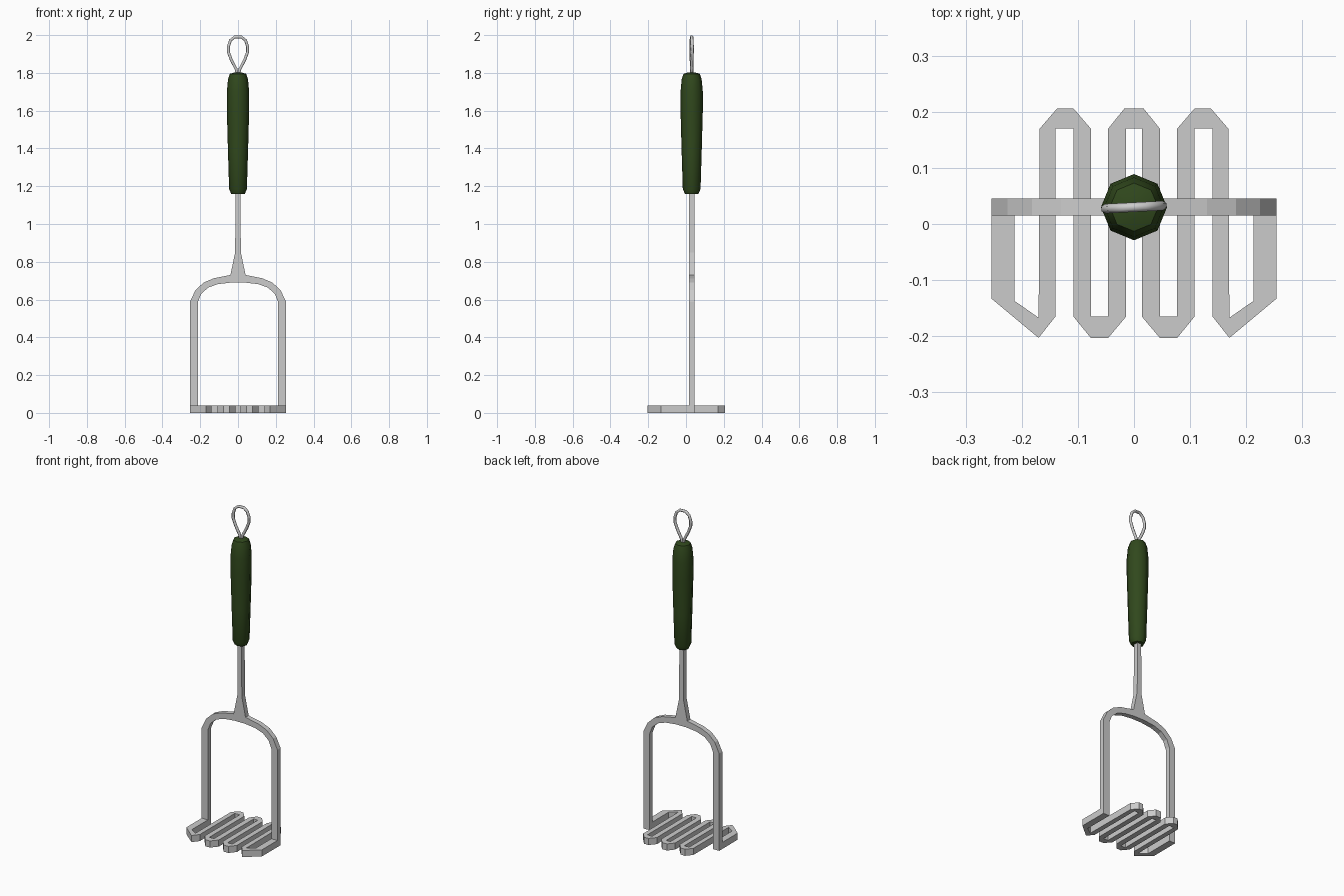
import bpy, bmesh, math
from mathutils import Vector

if "Cube" in bpy.data.objects:
    bpy.data.objects.remove(bpy.data.objects["Cube"])

YC = 0.03  # depth centre of the arch, stem and handle


def finish(bm, name):
    bmesh.ops.recalc_face_normals(bm, faces=bm.faces)
    me = bpy.data.meshes.new(name)
    bm.to_mesh(me)
    bm.free()
    ob = bpy.data.objects.new(name, me)
    bpy.context.collection.objects.link(ob)
    return ob


def mirrored(pts):
    """Continue a right-hand outline with its mirror image."""
    return pts + [(-x, v) for x, v in reversed(pts)]


def plate(name, edge_a, edge_b, place, push):
    """Extrude the band between two mirrored edge lines."""
    outline = mirrored(edge_a) + mirrored(edge_b)[::-1]
    bm = bmesh.new()
    face = bm.faces.new([bm.verts.new(place(*p)) for p in outline])
    ext = bmesh.ops.extrude_face_region(bm, geom=[face], use_keep_orig=True)
    moved = [g for g in ext["geom"] if isinstance(g, bmesh.types.BMVert)]
    bmesh.ops.translate(bm, verts=moved, vec=Vector(push))
    return finish(bm, name)


# Serpentine mashing plate
plate("mashing_plate",
      [(.254, .015), (.254, -.133), (.17, -.203), (.14, -.165), (.14, .17),
       (.108, .17), (.108, -.165), (.077, -.203), (.046, -.203),
       (.014, -.165), (.014, .17)],
      [(.213, .015), (.213, -.137), (.17, -.167), (.168, .17), (.137, .206),
       (.108, .206), (.077, .17), (.077, -.165), (.046, -.165),
       (.046, .17), (.017, .206)],
      lambda x, y: (x, y, 0), (0, 0, .04))

# Arched legs with flared neck and stem
plate("arch_and_stem",
      [(.254, 0), (.254, .59), (.225, .65), (.182, .69), (.13, .712),
       (.04, .73), (.015, .85), (.013, 1.2)],
      [(.213, 0), (.213, .585), (.195, .63), (.157, .664), (.105, .682),
       (.035, .69)],
      lambda x, z: (x, YC - .015, z), (0, .03, 0))

# Eight-sided handle
SIDES = 8
profile = [(.036, 1.16), (.047, 1.185), (.053, 1.38), (.059, 1.6),
           (.059, 1.70), (.053, 1.765), (.043, 1.795), (.02, 1.802)]
bm = bmesh.new()
rings = [[bm.verts.new((r * math.cos(i * math.tau / SIDES),
                        YC + r * math.sin(i * math.tau / SIDES), z))
          for i in range(SIDES)] for r, z in profile]
for lo, hi in zip(rings, rings[1:]):
    for i in range(SIDES):
        j = (i + 1) % SIDES
        bm.faces.new((lo[i], lo[j], hi[j], hi[i]))
bm.faces.new(rings[0])
bm.faces.new(rings[-1])
handle = finish(bm, "handle")
green = bpy.data.materials.new("dark_green")
green.diffuse_color = (.03, .065, .012, 1)
green.use_nodes = True
green.node_tree.nodes["Principled BSDF"].inputs["Base Color"].default_value = green.diffuse_color
handle.data.materials.append(green)
bpy.context.view_layer.objects.active = handle
handle.select_set(True)
bpy.ops.object.shade_smooth_by_angle(angle=math.radians(50))

# Teardrop hanging loop, turned slightly about the handle axis
half = [(.003, 1.79), (.01, 1.82), (.036, 1.87), (.051, 1.91), (.051, 1.94),
        (.04, 1.972), (.018, 1.99)]
path = mirrored(half)
cu = bpy.data.curves.new("hanging_loop", 'CURVE')
cu.dimensions = '3D'
cu.bevel_depth = .0085
cu.bevel_resolution = 1
sp = cu.splines.new('POLY')
sp.points.add(len(path) - 1)
for p, (x, z) in zip(sp.points, path):
    p.co = (x, 0, z, 1)
sp.use_cyclic_u = True
loop = bpy.data.objects.new("hanging_loop", cu)
loop.location.y = YC
loop.rotation_euler.z = math.radians(3)
bpy.context.collection.objects.link(loop)
